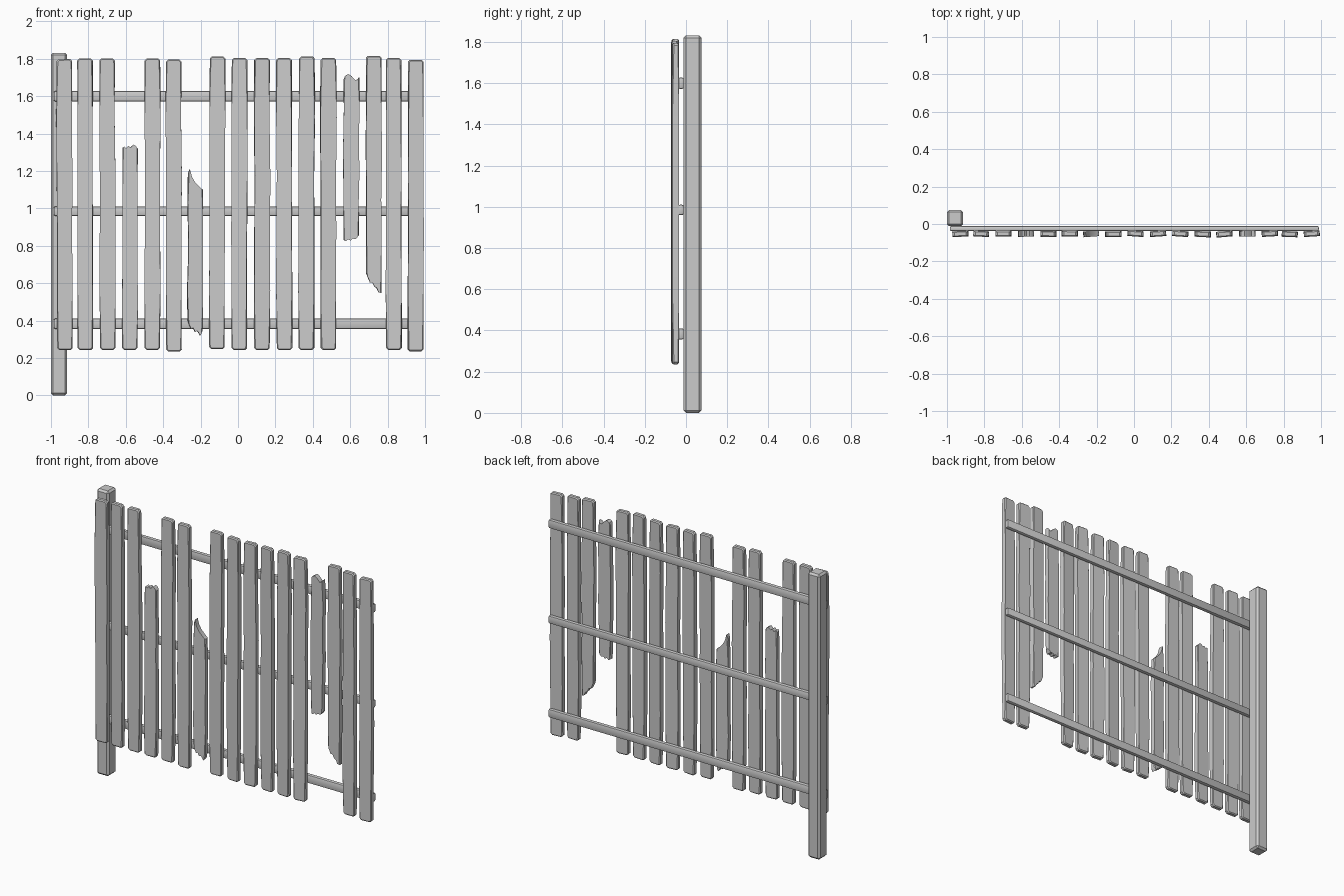
import bpy, bmesh, math, random
from mathutils import Matrix, Vector

if "Cube" in bpy.data.objects:
    bpy.data.objects.remove(bpy.data.objects["Cube"])

random.seed(4)

wood = bpy.data.materials.new("weathered_grey")
wood.diffuse_color = (0.6, 0.6, 0.6, 1)
wood.use_nodes = True
wood.node_tree.nodes["Principled BSDF"].inputs["Base Color"].default_value = wood.diffuse_color


def finish(bm, name):
    bmesh.ops.recalc_face_normals(bm, faces=bm.faces)
    me = bpy.data.meshes.new(name)
    bm.to_mesh(me)
    bm.free()
    me.materials.append(wood)
    ob = bpy.data.objects.new(name, me)
    bpy.context.collection.objects.link(ob)
    bpy.context.view_layer.objects.active = ob
    ob.select_set(True)
    bpy.ops.object.shade_smooth_by_angle(angle=math.radians(30))
    ob.select_set(False)
    return ob


def beam(name, lo, hi, bevel, segments=1):
    """Squared timber between two corners with softened edges."""
    lo, hi = Vector(lo), Vector(hi)
    bm = bmesh.new()
    bmesh.ops.create_cube(bm, size=1, matrix=Matrix.Translation((lo + hi) / 2)
                          @ Matrix.Diagonal((*(hi - lo), 1)))
    bmesh.ops.bevel(bm, geom=bm.edges[:], offset=bevel, segments=segments,
                    profile=0.5, affect='EDGES')
    return finish(bm, name)


def plank(name, xc, zb, zt, top=None, bottom=None, width=0.083, thick=0.031):
    """Board with slightly wavy sides; top/bottom are (fraction, z) break lines."""
    h, c = width / 2, 0.011
    bot = bottom or [(0, zb + c), (c / width, zb), (1 - c / width, zb), (1, zb + c)]
    tp = top or [(0, zt - c), (c / width, zt), (1 - c / width, zt), (1, zt - c)]

    def side(x, z0, z1):
        return [(x + random.uniform(-.0025, .0025), z0 + (z1 - z0) * k / 5)
                for k in range(1, 5)]

    pts = [(f * width - h, z) for f, z in bot]
    pts += side(h, bot[-1][1], tp[-1][1])
    pts += [(f * width - h, z) for f, z in reversed(tp)]
    pts += side(-h, tp[0][1], bot[0][1])

    bm = bmesh.new()
    front = [bm.verts.new((x, -thick / 2, z)) for x, z in pts]
    back = [bm.verts.new((x, thick / 2, z)) for x, z in pts]
    bm.faces.new(front)
    bm.faces.new(back[::-1])
    n = len(pts)
    for i in range(n):
        j = (i + 1) % n
        bm.faces.new((front[j], front[i], back[i], back[j]))

    # soften the long edges, and the sawn ends, but leave breaks sharp
    def soft(e):
        a, b = (v.co for v in e.verts)
        if abs(a.y - b.y) > 1e-4:
            return False
        long_edge = abs(a.z - b.z) > 0.1
        mid = (a.z + b.z) / 2
        upper = mid > (zb + zt) / 2
        return long_edge or (not top if upper else not bottom)

    bmesh.ops.bevel(bm, geom=[e for e in bm.edges if soft(e)], offset=0.006,
                    segments=1, affect='EDGES', clamp_overlap=True)
    # each board hangs a little askew
    mid = Vector((0, 0, (zb + zt) / 2))
    turn = (Matrix.Rotation(random.uniform(-.08, .08), 4, 'Z')
            @ Matrix.Rotation(random.uniform(-.003, .003), 4, 'Y'))
    bm.transform(Matrix.Translation(mid + Vector((xc, -0.053 + random.uniform(-.002, .002), 0)))
                 @ turn @ Matrix.Translation(-mid))
    return finish(bm, name)


# Post at the left end
beam("post", (-1, -0.012, 0), (-0.914, 0.075, 1.832), 0.012)

# Three horizontal rails
for name, z0, z1 in (("lower_rail", .356, .41), ("middle_rail", .96, 1.01),
                     ("upper_rail", 1.572, 1.627)):
    beam(name, (-0.985, -0.038, z0), (0.988, -0.011, z1), 0.008, 2)

# Whole boards: centre x, bottom z, top z
whole = [(-.927, .243, 1.798), (-.817, .243, 1.802), (-.698, .243, 1.802),
         (-.458, .243, 1.802), (-.343, .235, 1.796), (-.111, .248, 1.812),
         (.008, .243, 1.804), (.128, .243, 1.804), (.248, .243, 1.804),
         (.367, .243, 1.812), (.483, .243, 1.804), (.833, .243, 1.804),
         (.950, .236, 1.794)]
for i, (x, zb, zt) in enumerate(whole):
    plank(f"board_{i + 1}", x, zb, zt)

# Boards snapped short, with splintered ends
plank("broken_board_left", -.578, .243, 1.34,
      top=[(0, 1.322), (.12, 1.33), (.25, 1.322), (.4, 1.335), (.52, 1.325),
           (.72, 1.341), (.85, 1.335), (1, 1.318)])
plank("broken_board_middle", -.229, .32, 1.21, width=.08,
      top=[(0, 1.185), (.12, 1.21), (.25, 1.17), (.45, 1.142), (.65, 1.125),
           (.85, 1.108), (1, 1.10)],
      bottom=[(0, .405), (.12, .375), (.25, .355), (.36, .362), (.5, .34),
              (.65, .345), (.85, .32), (1, .345)])
plank("broken_board_upper", .606, .825, 1.72,
      top=[(0, 1.69), (.08, 1.708), (.3, 1.718), (.5, 1.708), (.75, 1.685),
           (.88, 1.69), (1, 1.703)],
      bottom=[(0, .832), (.15, .825), (.3, .835), (.45, .828), (.6, .838),
              (.8, .836), (1, .858)])
plank("broken_board_right", .726, .55, 1.815,
      bottom=[(0, .655), (.12, .63), (.25, .605), (.4, .605), (.55, .58),
              (.68, .575), (.8, .552), (1, .548)])
